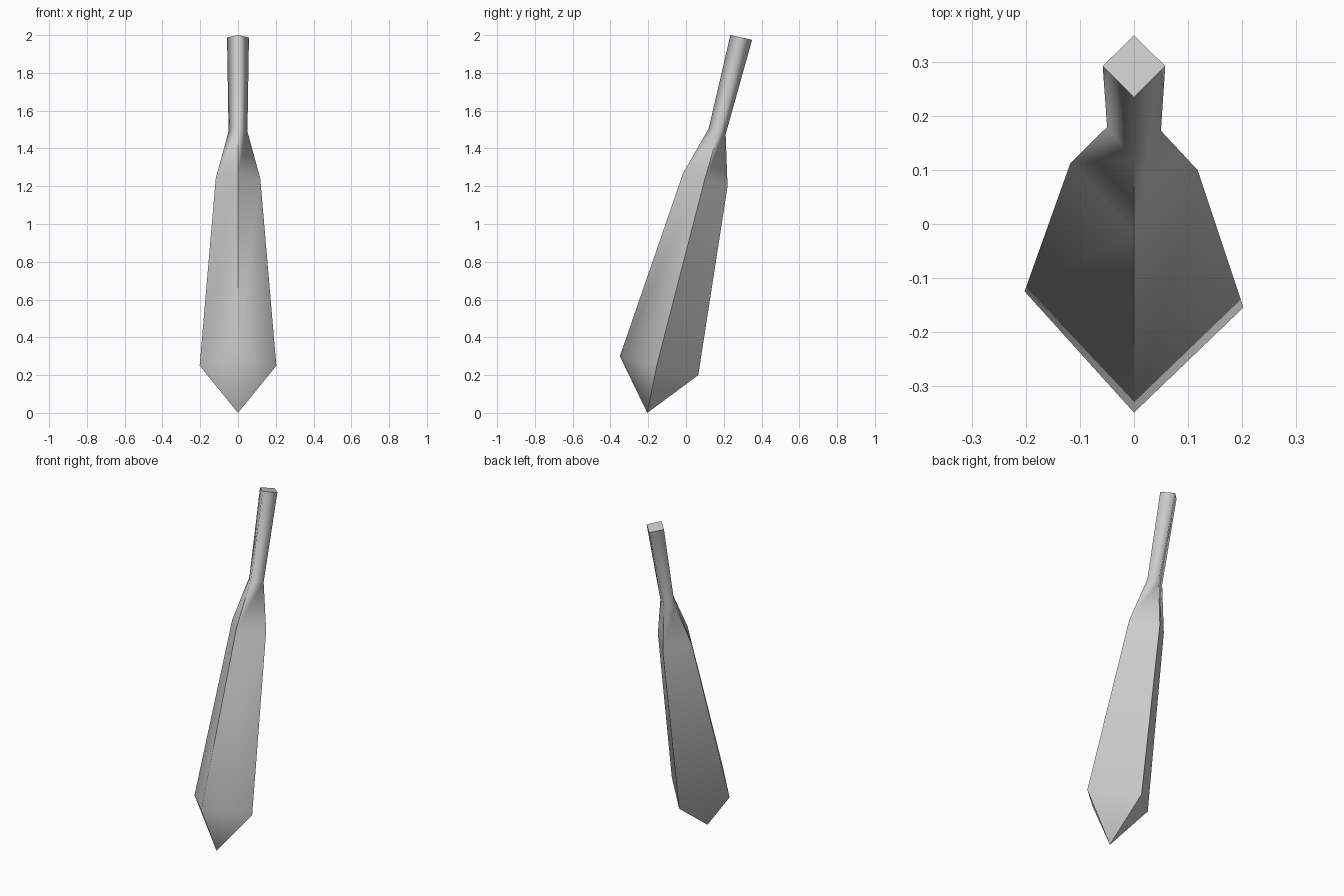
import bpy
import bmesh

cube = bpy.data.objects.get("Cube")
if cube:
    bpy.data.objects.remove(cube, do_unlink=True)

grey = bpy.data.materials.new("light_grey")
grey.use_nodes = True
colour = (0.6, 0.6, 0.6, 1)
grey.diffuse_color = colour
grey.node_tree.nodes["Principled BSDF"].inputs["Base Color"].default_value = colour

# Diamond rings from blade foot to handle end:
# half width, front (y, z), back (y, z), right side y, left side y, side z
rings = [
    (0.203, (-0.35, 0.30), (0.065, 0.20), -0.125, -0.155, 0.25),
    (0.118, (-0.015, 1.27), (0.22, 1.20), 0.113, 0.10, 1.24),
    (0.05, (0.12, 1.505), (0.21, 1.475), 0.18, 0.173, 1.49),
    (0.058, (0.235, 2.0), (0.35, 1.975), 0.293, 0.293, 1.987),
]

bm = bmesh.new()
loops = []
for width, front, back, right_y, left_y, side_z in rings:
    points = [(0, *front), (width, left_y, side_z), (0, *back), (-width, right_y, side_z)]
    loops.append([bm.verts.new(p) for p in points])
tip = bm.verts.new((0, -0.205, 0))

# Pointed foot, tapering blade, neck and handle
for i in range(4):
    j = (i + 1) % 4
    bm.faces.new((tip, loops[0][j], loops[0][i]))
    for low, high in zip(loops, loops[1:]):
        bm.faces.new((low[i], low[j], high[j], high[i]))
cap = bm.faces.new(loops[-1])
bmesh.ops.recalc_face_normals(bm, faces=bm.faces)

# Smooth shading, with crisp ridges along the blade and a crisp handle end
for face in bm.faces:
    face.smooth = True
for edge in cap.edges:
    edge.smooth = False
for i in range(4):
    for low, high in zip(loops[:2], loops[1:3]):
        bm.edges.get((low[i], high[i])).smooth = False
    if i:
        bm.edges.get((tip, loops[0][i])).smooth = False

mesh = bpy.data.meshes.new("blade_and_handle")
bm.to_mesh(mesh)
bm.free()
mesh.materials.append(grey)
paddle = bpy.data.objects.new("blade_and_handle", mesh)
bpy.context.collection.objects.link(paddle)
